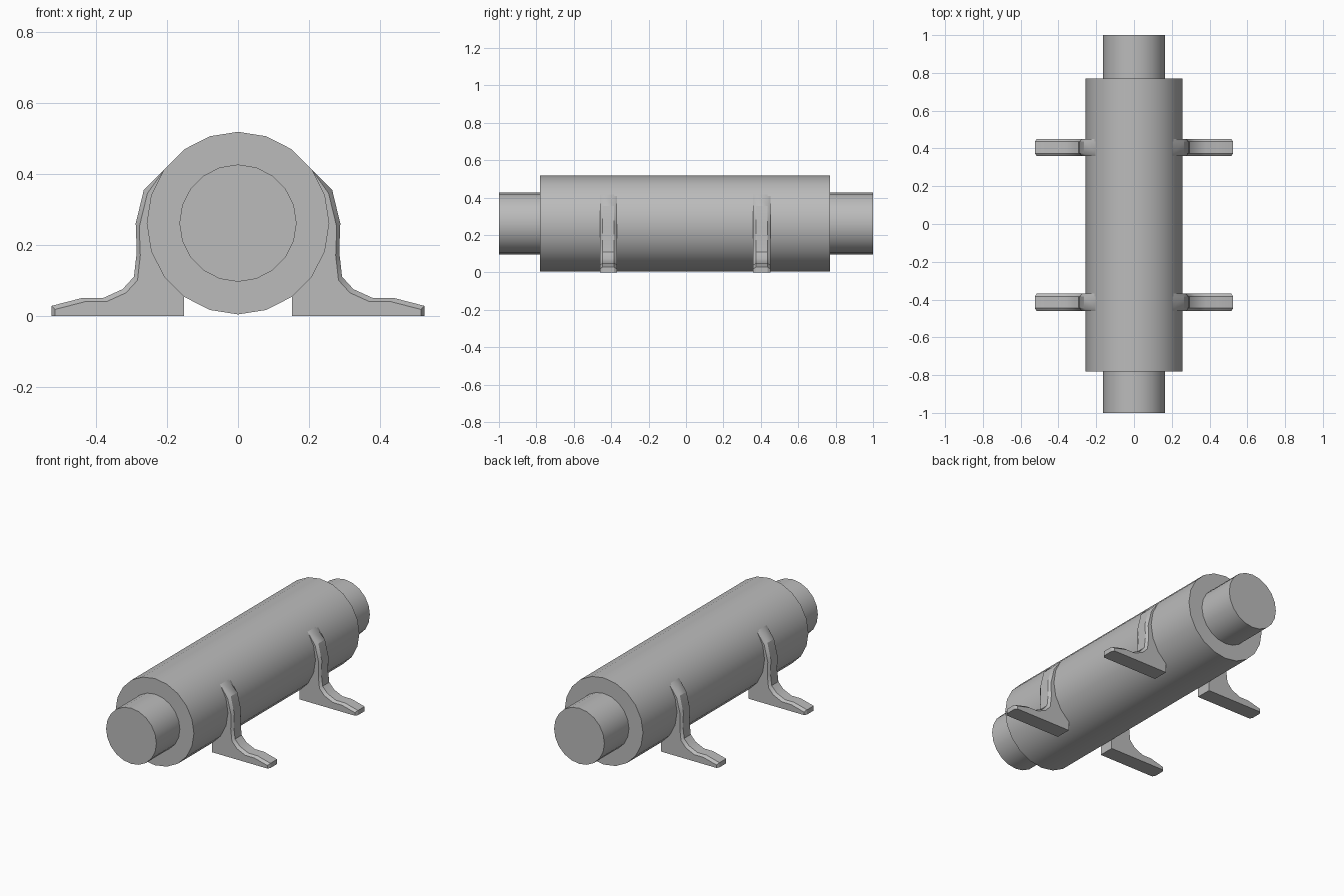
import bpy
import bmesh
import math

default_cube = bpy.data.objects.get("Cube")
if default_cube:
    bpy.data.objects.remove(default_cube, do_unlink=True)

# Single plain metal colour
GREY = (0.5, 0.5, 0.5, 1.0)
metal = bpy.data.materials.new("grey_metal")
metal.use_nodes = True
metal.diffuse_color = GREY
metal.node_tree.nodes["Principled BSDF"].inputs["Base Color"].default_value = GREY

AXIS_Z = 0.261
MID_Y = -0.005


def finish(obj, angle=30):
    obj.data.materials.append(metal)
    bpy.ops.object.select_all(action="DESELECT")
    obj.select_set(True)
    bpy.context.view_layer.objects.active = obj
    bpy.ops.object.shade_smooth_by_angle(angle=math.radians(angle))


def rod(name, radius, y_start, y_end):
    """Twenty-sided cylinder lying along y."""
    bpy.ops.mesh.primitive_cylinder_add(
        vertices=20, radius=radius, depth=y_end - y_start,
        location=(0, (y_start + y_end) / 2, AXIS_Z),
        rotation=(math.pi / 2, 0, 0))
    obj = bpy.context.object
    obj.name = name
    finish(obj)


# Outer rim of a bracket, from the body down to the toe
RIM = [(0.205, 0.415), (0.265, 0.355), (0.288, 0.26), (0.285, 0.18),
       (0.293, 0.11), (0.325, 0.075), (0.38, 0.05), (0.44, 0.05),
       (0.525, 0.028), (0.525, 0)]
# Sole and the hidden edge inside the body
BACK = [(0.152, 0), (0.152, 0.06), (0.15, 0.36)]


def bracket(name, side, y):
    """Flat bracket with a chamfered outer rim."""
    c = 0.01
    inset = [RIM[0]] + [(px - c, pz - c) for px, pz in RIM[1:-1]]
    inset.append((RIM[-1][0] - c, 0))
    half, flat = 0.046, 0.031
    bm = bmesh.new()
    rings = []
    for dy, rim in ((-half, inset), (-flat, RIM), (flat, RIM), (half, inset)):
        rings.append([bm.verts.new((side * px, y + dy, pz)) for px, pz in rim + BACK])
    count = len(rings[0])
    for a, b in zip(rings, rings[1:]):
        for i in range(count):
            j = (i + 1) % count
            bm.faces.new((a[i], a[j], b[j], b[i]))
    bm.faces.new(rings[0])
    bm.faces.new(rings[-1])
    bmesh.ops.recalc_face_normals(bm, faces=bm.faces)
    mesh = bpy.data.meshes.new(name)
    bm.to_mesh(mesh)
    bm.free()
    obj = bpy.data.objects.new(name, mesh)
    bpy.context.collection.objects.link(obj)
    finish(obj)


# Main barrel with a thinner shaft running through it
rod("barrel", 0.257, MID_Y - 0.775, MID_Y + 0.775)
rod("shaft", 0.165, -1, 1)

# Four supporting brackets
for end, y in (("front", MID_Y - 0.41), ("back", MID_Y + 0.41)):
    for label, side in (("left", 1), ("right", -1)):
        bracket(f"{end}_{label}_bracket", side, y)
